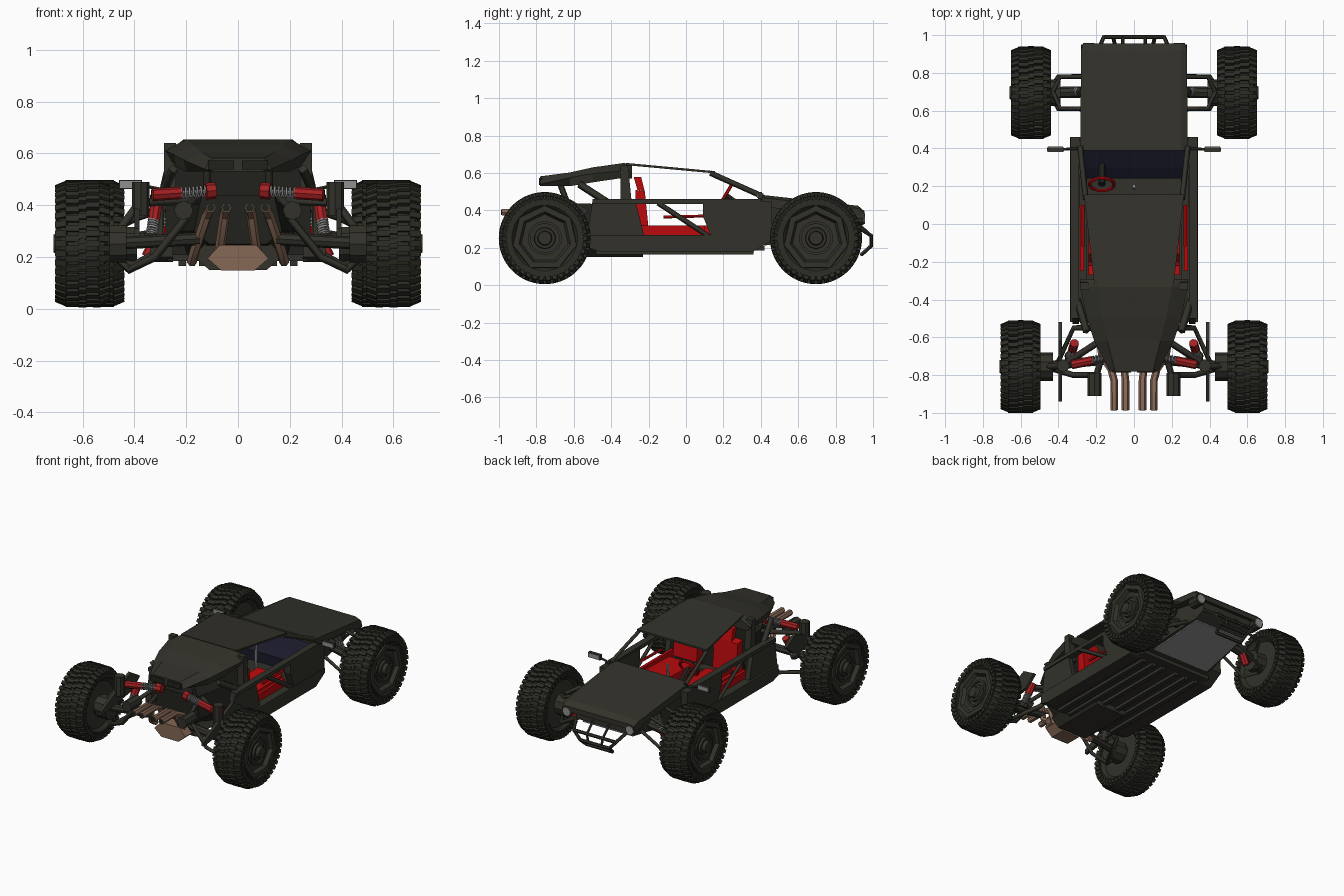
import bpy, bmesh
from math import sin, cos, pi
from mathutils import Matrix, Vector

if "Cube" in bpy.data.objects:
    bpy.data.objects.remove(bpy.data.objects["Cube"])

def material(name, *rgb):
    m = bpy.data.materials.new(name)
    m.use_nodes = True
    m.diffuse_color = (*rgb, 1)
    m.node_tree.nodes["Principled BSDF"].inputs["Base Color"].default_value = (*rgb, 1)
    return m

BODY = material("dark olive paint", .032, .031, .023)
RUBBER = material("tyre rubber", .026, .026, .019)
BLACK = material("black trim", .015, .015, .012)
RED = material("seat red", .5, .003, .004)
DULL_RED = material("damper red", .36, .014, .016)
COPPER = material("copper", .24, .14, .092)
NAVY = material("navy trim", .01, .01, .023)
STEEL = material("light steel", .28, .28, .28)

def link(name, data, smooth):
    ob = bpy.data.objects.new(name, data)
    bpy.context.collection.objects.link(ob)
    bpy.ops.object.select_all(action='DESELECT')
    ob.select_set(True)
    bpy.context.view_layer.objects.active = ob
    if ob.type == 'CURVE':
        bpy.ops.object.convert(target='MESH')
    if smooth:
        bpy.ops.object.shade_smooth_by_angle(angle=.6)
    return ob

def finish(name, bm, mat, smooth=False):
    bmesh.ops.recalc_face_normals(bm, faces=bm.faces)
    me = bpy.data.meshes.new(name)
    bm.to_mesh(me)
    me.materials.append(mat)
    return link(name, me, smooth)

def add_rings(bm, rings, closed=False):
    vs = [[bm.verts.new(p) for p in r] for r in rings]
    for a, b in list(zip(vs, vs[1:])) + ([(vs[-1], vs[0])] if closed else []):
        for i in range(len(a)):
            bm.faces.new((a[i - 1], a[i], b[i], b[i - 1]))
    if not closed:
        bm.faces.new(vs[0])
        bm.faces.new(vs[-1])

# Side profile extruded across x
def prism(name, mat, yz, x0, x1, mirror=True):
    bm = bmesh.new()
    for s in ((1, -1) if mirror else (1,)):
        add_rings(bm, [[(s * x, y, z) for y, z in yz] for x in (x0, x1)])
    finish(name, bm, mat)

def box(name, mat, x, y, z, mirror=True):
    prism(name, mat, [(y[0], z[0]), (y[1], z[0]), (y[1], z[1]), (y[0], z[1])], *x, mirror)

# Symmetric half outlines joined along y
def loft(name, mat, sections):
    bm = bmesh.new()
    add_rings(bm, [[(x, y, z) for x, z in h] + [(-x, y, z) for x, z in reversed(h)] for y, h in sections])
    finish(name, bm, mat)

def tube(name, mat, pts, r, mirror=True, sides=1, closed=False):
    cu = bpy.data.curves.new(name, 'CURVE')
    cu.dimensions = '3D'
    cu.bevel_depth, cu.bevel_resolution, cu.use_fill_caps = r, sides, True
    for s in ((1, -1) if mirror else (1,)):
        sp = cu.splines.new('POLY')
        sp.points.add(len(pts) - 1)
        sp.use_cyclic_u = closed
        for p, c in zip(sp.points, pts):
            p.co = (s * c[0], c[1], c[2], 1)
    cu.materials.append(mat)
    link(name, cu, sides > 0)

# Profile of (x, radius) turned about the x axis
def lathe(name, mat, profile, n, closed=False):
    bm = bmesh.new()
    turn = [2 * pi * i / n for i in range(n)]
    add_rings(bm, [[(x, r * sin(a), r * cos(a)) for a in turn] for x, r in profile], closed)
    return finish(name, bm, mat, n > 12)

# Red damper with a steel coil over its second half
def shock(name, a, b, end_mat):
    a, b = Vector(a), Vector(b)
    d = b - a
    u = d.normalized().cross(Vector((0, 1, .2))).normalized()
    v = d.normalized().cross(u)
    tube(name + "_body", DULL_RED, [a, a + d * .5], .024, sides=2)
    tube(name + "_rod", STEEL, [a + d * .5, b], .009)
    coil = [a + d * (.48 + .45 * i / 60) + (u * cos(i * .7) + v * sin(i * .7)) * .02 for i in range(61)]
    tube(name + "_spring", STEEL, coil, .005, sides=0)
    tube(name + "_end", end_mat, [b - d * .07, b + d * .1], .032, sides=2)

# Wheel parts, built once facing +x
def radial_blocks(name, mat, n, blocks):
    bm = bmesh.new()
    for i in range(n):
        for x, r, size, tilt, off in blocks:
            bmesh.ops.create_cube(bm, size=1, matrix=(
                Matrix.Rotation(2 * pi * (i + off) / n, 4, 'X') @ Matrix.Translation((x, 0, r))
                @ Matrix.Rotation(tilt, 4, 'Y') @ Matrix.Diagonal((*size, 1))))
    return finish(name, bm, mat)

half = [(.07, .15), (.097, .175), (.1, .205), (.084, .226)]
blocks = [(0, .234, (.03, .024, .024), 0, .25)]
for s, off in ((-1, .5), (1, 0)):
    blocks += [(s * .04, .232, (.052, .024, .026), 0, off), (s * .08, .222, (.046, .024, .026), s * .4, off + .5),
               (s * .099, .195, (.012, .024, .026), 0, off)]
wheel_parts = [
    lathe("tyre", RUBBER, [(-x, r) for x, r in half] + [(0, .232)] + half[::-1], 64, True),
    radial_blocks("tyre_tread", RUBBER, 38, blocks),
    lathe("wheel_rim", BODY, [(-.075, .158), (-.05, .12), (.035, .12), (.075, .158)], 32),
    lathe("rim_ring", BODY, [(.06, .182), (.1, .174), (.1, .142), (.05, .115)], 7, True),
    lathe("wheel_hub", BODY, [(-.11, .06), (-.03, .075), (.06, .062), (.09, .055), (.09, .04), (.113, .035)], 14),
    lathe("hub_cage", BODY, [(.07, .092), (.085, .092), (.085, .078), (.07, .078)], 14, True),
    radial_blocks("wheel_spokes", BODY, 7, [(.058, .1, (.035, .022, .09), 0, 0)])]
for x, y, turn in ((-.6, -.755, pi), (.545, .695, 0), (-.545, .695, pi), (.6, -.755, 0)):
    for part in wheel_parts:
        wheel = part
        if (x, y) != (.6, -.755):
            wheel = part.copy()
            bpy.context.collection.objects.link(wheel)
        wheel.location, wheel.rotation_euler = (x, y, .252), (0, 0, turn)

# Floor, sills and side panels
box("floor_pan", BODY, (-.27, .27), (-.5, .42), (.185, .21), False)
for x in (.04, .12, .2):
    box("floor_rib", BODY, (x, x + .03), (-.48, .36), (.165, .19))
loft("rear_belly_pan", BODY, [(y, [(.11, .15), (.17, .2), (.13, .25)]) for y in (-.62, -.23)])
prism("sill", BODY, [(-.52, .2), (-.46, .18), (.36, .18), (.46, .24), (.46, .27), (-.52, .27)], .25, .34)
box("side_rail", BODY, (.29, .335), (-.5, .4), (.435, .46))
prism("rear_side_panel", BODY, [(-.53, .25), (-.22, .25), (-.27, .45), (-.5, .45)], .29, .325)
prism("front_side_panel", BODY, [(.14, .25), (.46, .25), (.46, .45), (.09, .45), (.09, .37)], .285, .335)
tube("door_brace", BODY, [(.325, -.15, .44), (.325, .14, .25)], .014, sides=0)

# Hood, nose, skid plate and bumper
loft("hood", BODY, [(.39, [(.285, .42), (.285, .47), (.25, .485)]), (.92, [(.28, .37), (.28, .41), (.25, .425)]),
                    (.955, [(.27, .36), (.27, .385), (.25, .395)])])
loft("nose", BODY, [(.4, [(.25, .21), (.28, .44)]), (.85, [(.2, .27), (.22, .4)]), (.92, [(.19, .31), (.2, .39)])])
loft("front_skid_plate", STEEL, [(.46, [(.22, .205), (.22, .213)]), (.85, [(.19, .26), (.19, .268)])])
tube("bumper_hoop", BODY, [(.19, .92, .31), (.16, .99, .265), (.11, .99, .21), (.1, .94, .165)], .011)
for x, y, z in ((.16, .99, .265), (.11, .99, .21), (.1, .94, .165)):
    tube("bumper_bar", BODY, [(-x, y, z), (x, y, z)], .011, False)
tube("bumper_upright", BODY, [(.06, .92, .33), (.06, .99, .265), (.05, .99, .21)], .009)
tube("headlight", BODY, [(.24, .87, .36), (.24, .95, .36)], .04, sides=3)
tube("headlight_lens", STEEL, [(.24, .949, .355), (.24, .957, .355)], .03, sides=3)

# Roof, pillars, rear cover and mirrors
loft("roof", BODY, [(-.32, [(.21, .642), (.21, .654)]), (.155, [(.265, .598), (.265, .61)])])
tube("windscreen_pillar", BODY, [(.255, .13, .6), (.285, .41, .475)], .015, sides=0)
prism("centre_pillar", BODY, [(-.35, .44), (-.29, .44), (-.31, .64), (-.35, .64)], .24, .285)
loft("rear_firewall", BLACK, [(y, [(.28, .2), (.28, .46), (.25, .6), (.19, .64)]) for y in (-.34, -.315)])
loft("rear_cover", BODY, [(-.78, [(.09, .53), (.13, .54), (.1, .582)]), (-.62, [(.2, .53), (.21, .575), (.14, .603)]),
                          (-.5, [(.24, .55), (.25, .597), (.17, .63)]),
                          (-.33, [(.26, .575), (.285, .612), (.2, .654)]), (-.29, [(.27, .57), (.285, .6), (.2, .64)])])
tube("cover_strut", BODY, [(.25, -.57, .54), (.3, -.4, .43)], .02, sides=0)
box("tail_light", BLACK, (.015, .115), (-.787, -.77), (.537, .573))
tube("mirror_stalk", BODY, [(.29, .4, .46), (.39, .395, .48)], .007)
box("mirror_housing", BODY, (.37, .46), (.385, .405), (.462, .498))
for y in (.38, .404):
    box("mirror_glass", STEEL, (.375, .455), (y, y + .006), (.466, .494))

# Cockpit
prism("dashboard", NAVY, [(.24, .3), (.39, .3), (.39, .45), (.3, .41), (.24, .37)], -.28, .28, False)
prism("seat_cushion", RED, [(-.24, .21), (.14, .24), (.14, .32), (-.16, .31)], .05, .24)
prism("seat_back", RED, [(-.27, .26), (-.2, .3), (-.22, .5), (-.27, .51)], .06, .24)
prism("headrest", RED, [(-.26, .51), (-.22, .5), (-.24, .58), (-.28, .58)], .1, .19)
box("door_trim", RED, (.265, .285), (-.25, .1), (.26, .32))
tube("door_grab_bar", RED, [(.27, -.12, .365), (.27, .1, .37)], .009)
turn = [k * pi / 10 for k in range(20)]
circle = [(-.17 + .065 * cos(a), .21 + .033 * sin(a), .48 + .056 * sin(a)) for a in turn]
tube("steering_wheel", RED, circle, .009, False, closed=True)
tube("steering_column", BLACK, [(-.17, .21, .48), (-.17, .32, .4)], .02, False)
tube("gear_lever", STEEL, [(0, .19, .22), (0, .2, .46)], .01, False)

# Engine bay and exhaust
loft("engine", BLACK, [(-.66, [(.11, .25), (.17, .3), (.14, .44)]), (-.3, [(.2, .2), (.23, .3), (.2, .43)])])
tube("rear_cover_support", BODY, [(.12, -.62, .4), (.12, -.68, .56)], .016, sides=0)
loft("exhaust_collector", COPPER, [(y, [(.065, .148), (.118, .195), (.07, .247)]) for y in (-.74, -.63)])
for x in (.045, .105):
    tube("exhaust_pipe", COPPER, [(x * 1.7, -.64, .18), (x * 1.6, -.7, .22), (x * 1.15, -.77, .36),
                                  (x, -.83, .39), (x, -.985, .39)], .02)
    tube("exhaust_tip", BLACK, [(x, -.98, .39), (x, -.988, .39)], .016)
tube("rear_canister", BODY, [(.21, -.79, .38), (.21, -.86, .38), (.21, -.91, .38)], .037, sides=2)
tube("canister_mount", BODY, [(.21, -.84, .38), (.17, -.7, .42)], .017, sides=0)

# Rear suspension
shock("rear_shock", (.33, -.745, .44), (.11, -.7, .455), DULL_RED)
shock("rear_side_shock", (.315, -.63, .405), (.335, -.7, .27), BODY)
tube("rear_upright", BODY, [(.375, -.75, .49), (.375, -.75, .36)], .034, sides=2)
tube("rear_axle", BODY, [(.15, -.72, .27), (.5, -.755, .252)], .025, sides=2)
tube("rear_hub_carrier", BODY, [(.43, -.755, .25), (.51, -.755, .25)], .075, sides=3)
tube("rear_upper_arm", BODY, [(.15, -.6, .42), (.38, -.75, .41), (.46, -.755, .3)], .018, sides=0)
for y in (-.55, -.8):
    tube("rear_lower_arm", BODY, [(.2, y, .35), (.32, y, .2), (.42, -.77, .15), (.47, -.76, .2)], .016, sides=0)
prism("trailing_arm", BODY, [(-.94, .28), (-.94, .31), (-.62, .46), (-.52, .4), (-.6, .33)], .38, .4)

# Front suspension
tube("front_axle", BODY, [(.2, .7, .3), (.47, .695, .252)], .03, sides=2)
tube("front_hub_carrier", BODY, [(.39, .695, .25), (.46, .695, .25)], .07, sides=3)
for y in (.61, .78):
    tube("front_upper_arm", BODY, [(.24, y, .4), (.39, y, .35), (.43, .7, .33)], .012, sides=0)
    tube("front_lower_arm", BODY, [(.2, y, .28), (.4, y, .17), (.45, .7, .18)], .014, sides=0)
shock("front_shock", (.35, .7, .2), (.27, .7, .36), BODY)
